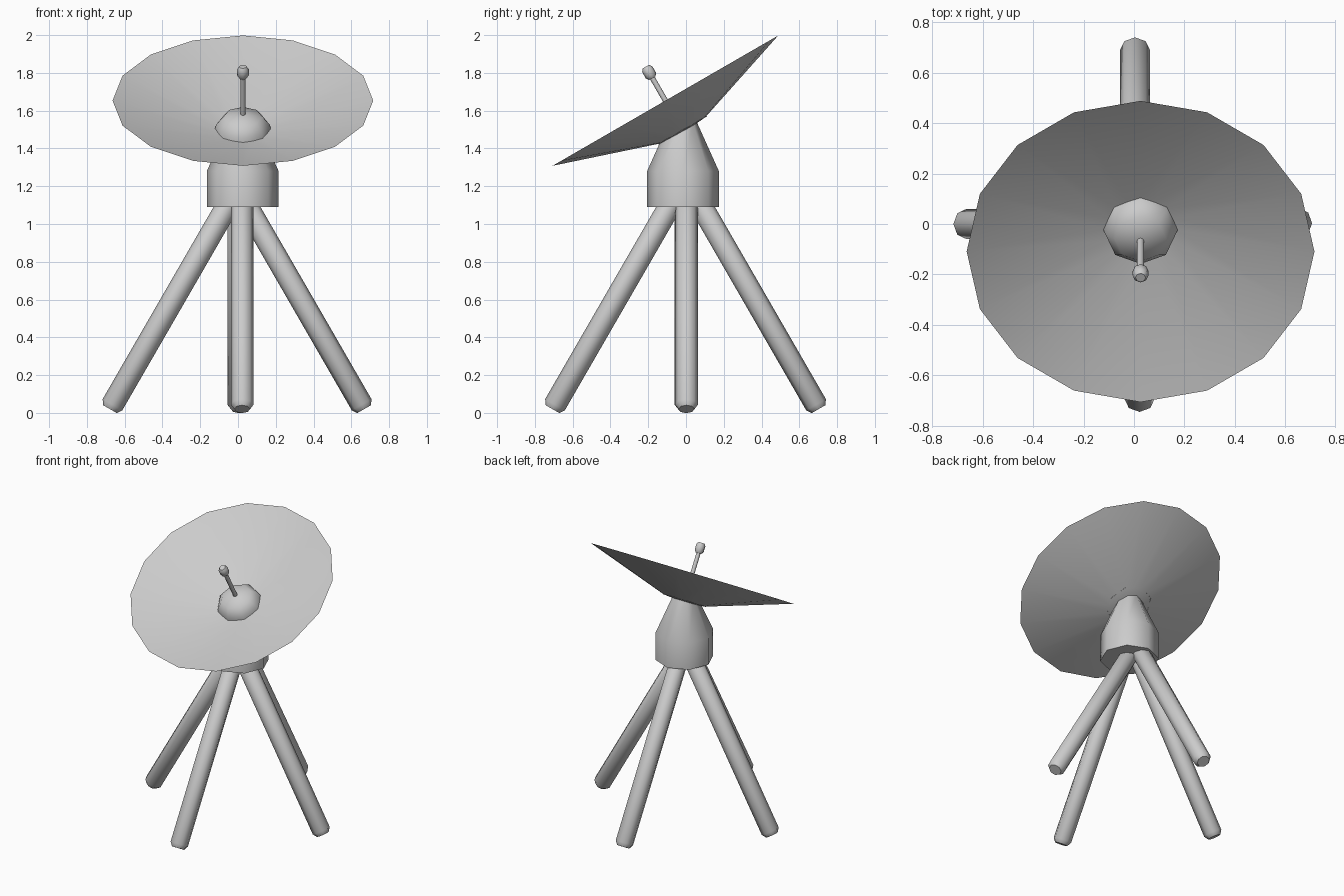
import bpy, math
from mathutils import Vector, Matrix

if "Cube" in bpy.data.objects:
    bpy.data.objects.remove(bpy.data.objects["Cube"])


def lathe(name, profile, sides, origin, axis=(0, 0, 1), angle=50):
    """Spin (radius, height) points around an axis; radius 0 makes a pole."""
    rot = Matrix.Identity(3)
    a = Vector(axis).normalized()
    if a.z < 0.9999:
        side = a.cross(Vector((0, 0, 1))).normalized()
        rot = Matrix((side, a.cross(side), a)).transposed()
    verts, rings, faces = [], [], []
    for r, h in profile:
        n = 1 if r == 0 else sides
        rings.append([len(verts) + i for i in range(n)])
        for i in range(n):
            t = math.tau * i / sides
            verts.append(Vector(origin) + rot @ Vector((r * math.cos(t), r * math.sin(t), h)))
    for lo, hi in zip(rings, rings[1:]):
        for i in range(sides):
            j = (i + 1) % sides
            if len(lo) == 1:
                faces.append((lo[0], hi[j], hi[i]))
            elif len(hi) == 1:
                faces.append((lo[i], lo[j], hi[0]))
            else:
                faces.append((lo[i], lo[j], hi[j], hi[i]))
    mesh = bpy.data.meshes.new(name)
    mesh.from_pydata(verts, [], faces)
    mesh.update()
    ob = bpy.data.objects.new(name, mesh)
    bpy.context.collection.objects.link(ob)
    bpy.ops.object.select_all(action='DESELECT')
    ob.select_set(True)
    bpy.context.view_layer.objects.active = ob
    bpy.ops.object.shade_smooth_by_angle(angle=math.radians(angle))
    return ob


# Four splayed legs with chamfered feet, leaning 30 degrees inward
legs = {
    "left_leg": ((-0.678, 0.0, 0.02), (1, 0)),
    "right_leg": ((0.668, 0.003, 0.02), (-1, 0)),
    "front_leg": ((0.022, -0.707, 0.02), (0, 1)),
    "back_leg": ((0.004, 0.702, 0.02), (0, -1)),
}
for name, (foot, d) in legs.items():
    profile = [(0, 0), (0.042, 0), (0.06, 0.027), (0.06, 1.25), (0.042, 1.275), (0, 1.275)]
    lathe(name, profile, 8, foot, (d[0] * 0.5, d[1] * 0.5, 0.866))

# Mount: straight drum with a tapered top running into the dish
lathe("mount", [(0, 1.09), (0.19, 1.09), (0.19, 1.28), (0.073, 1.54), (0, 1.54)],
      8, (0.025, -0.016, 0))

# Dish assembly shares one tilted axis
centre = (0.026, -0.018, 1.4955)
tilt = (0, -0.5, 0.866)

# Dish: thin shallow shell, back surface then front surface
lathe("dish", [(0, -0.012), (0.139, 0), (0.69, 0.182), (0.137, 0.008), (0, 0)],
      16, centre, tilt)

# Hub dome in the middle of the dish
lathe("dish_hub", [(0.15, 0.0), (0.142, 0.035), (0.102, 0.084), (0, 0.102)], 8, centre, tilt)

# Feed rod and its small rounded tip
lathe("feed_rod", [(0, 0.05), (0.014, 0.05), (0.014, 0.34), (0, 0.34)], 8, centre, tilt)
lathe("feed_tip", [(0, 0.32), (0.02, 0.32), (0.031, 0.336), (0.031, 0.374), (0.02, 0.39), (0, 0.39)],
      8, centre, tilt)
